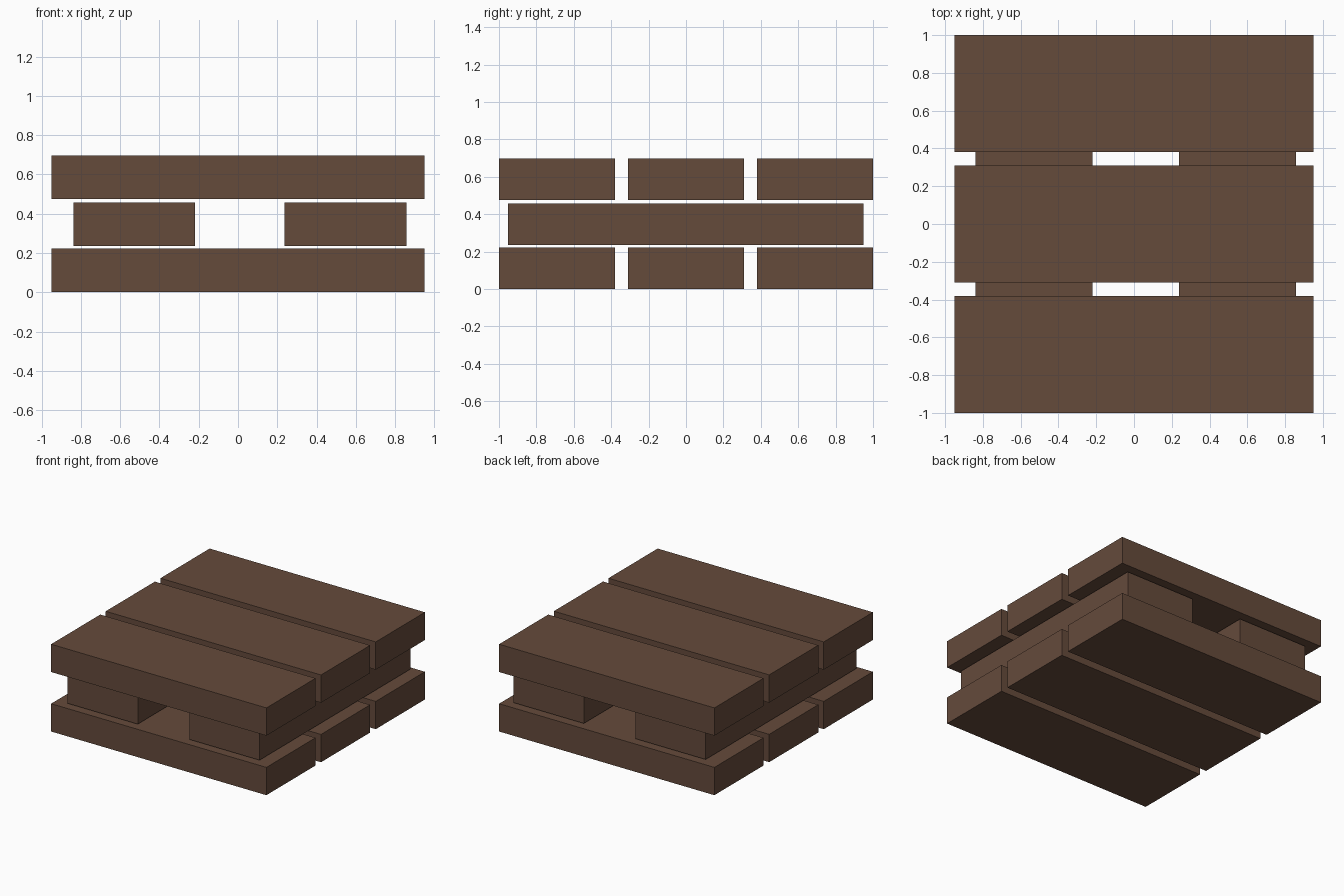
import bpy

if "Cube" in bpy.data.objects:
    bpy.data.objects.remove(bpy.data.objects["Cube"])

LENGTH, WIDTH, THICK = 1.902, 0.62, 0.222

wood = bpy.data.materials.new("brown wood")
wood.diffuse_color = (0.130, 0.069, 0.044, 1.0)
wood.use_nodes = True
wood.node_tree.nodes["Principled BSDF"].inputs["Base Color"].default_value = wood.diffuse_color


def plank(name, x, y, z_bottom, size_x, size_y):
    """Add one flat-faced plank resting at z_bottom."""
    bpy.ops.mesh.primitive_cube_add(size=1, location=(x, y, z_bottom + THICK / 2))
    obj = bpy.context.object
    obj.name = name
    obj.scale = (size_x, size_y, THICK)
    bpy.ops.object.transform_apply(location=False, rotation=False, scale=True)
    obj.data.materials.append(wood)


# Bottom and top layers: three planks running left to right
for layer, z in (("bottom", 0.0), ("top", 0.475)):
    for place, y in (("front", -0.69), ("middle", -0.001), ("back", 0.69)):
        plank(f"{layer}_plank_{place}", 0, y, z, LENGTH, WIDTH)

# Middle layer: two planks running front to back, slightly off centre
for place, x in (("left", -0.529), ("right", 0.547)):
    plank(f"cross_plank_{place}", x, -0.001, 0.236, WIDTH, LENGTH)
